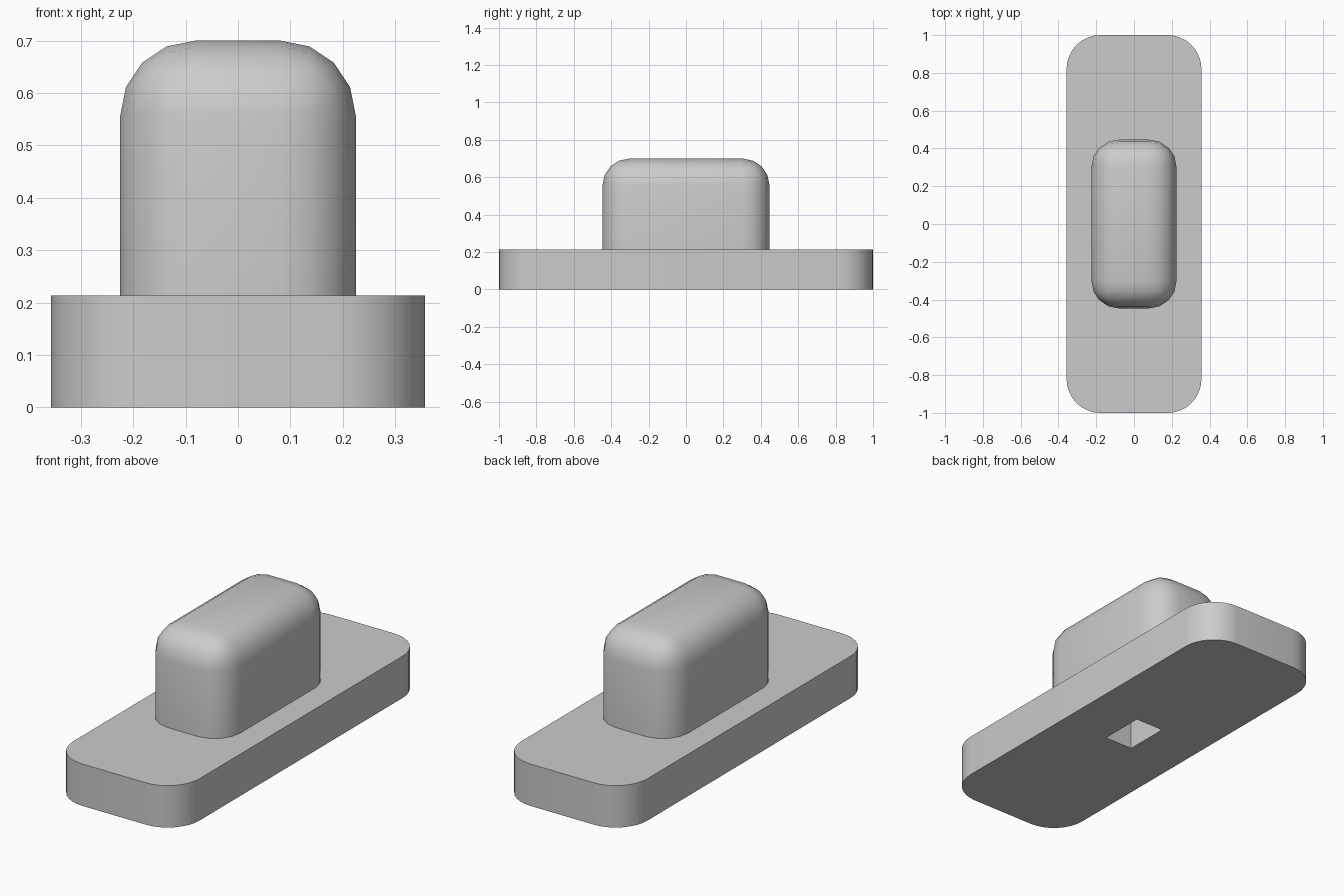
import bpy
import bmesh
from mathutils import Vector

if "Cube" in bpy.data.objects:
    bpy.data.objects.remove(bpy.data.objects["Cube"])

BASE_H = 0.214

grey = bpy.data.materials.new("plain grey")
grey.diffuse_color = (0.6, 0.6, 0.6, 1.0)
grey.use_nodes = True
grey.node_tree.nodes["Principled BSDF"].inputs["Base Color"].default_value = grey.diffuse_color


def box(name, sx, sy, z0, z1, radius=0.0, segments=1, round_top=False):
    """Box with rounded upright edges and, if asked, rounded top edges."""
    bm = bmesh.new()
    bmesh.ops.create_cube(bm, size=1)
    for v in bm.verts:
        v.co = Vector((v.co.x * sx, v.co.y * sy, z0 if v.co.z < 0 else z1))
    if radius:
        def wanted(e):
            a, b = (v.co.z for v in e.verts)
            return abs(a - b) > 1e-4 or (round_top and a > z0 + 1e-4)
        bmesh.ops.bevel(bm, geom=[e for e in bm.edges if wanted(e)], offset=radius,
                        offset_type='OFFSET', segments=segments, profile=0.5,
                        affect='EDGES', clamp_overlap=True)
    mesh = bpy.data.meshes.new(name)
    bm.to_mesh(mesh)
    bm.free()
    mesh.materials.append(grey)
    ob = bpy.data.objects.new(name, mesh)
    bpy.context.collection.objects.link(ob)
    return ob


def combine(target, other, operation):
    """Apply a boolean and remove the helper."""
    bpy.ops.object.select_all(action='DESELECT')
    target.select_set(True)
    bpy.context.view_layer.objects.active = target
    mod = target.modifiers.new("cut", 'BOOLEAN')
    mod.operation = operation
    mod.solver = 'EXACT'
    mod.object = other
    bpy.ops.object.modifier_apply(modifier=mod.name)
    bpy.data.objects.remove(other, do_unlink=True)


# Flat plate with rounded corners
slider = box("slider_button", 0.714, 2.0, 0.0, BASE_H, 0.179, 8)

# Raised grip with rounded top and upright edges
grip = box("grip", 0.45, 0.893, 0.1, 0.70, 0.144, 4, round_top=True)
combine(slider, grip, 'UNION')

# Rectangular socket in the underside
socket = box("socket_cutter", 0.16, 0.235, -0.1, 0.36)
combine(slider, socket, 'DIFFERENCE')

# Smooth rounded edges, crisp corners
bpy.ops.object.select_all(action='DESELECT')
slider.select_set(True)
bpy.context.view_layer.objects.active = slider
bpy.ops.object.shade_smooth_by_angle(angle=0.6)
